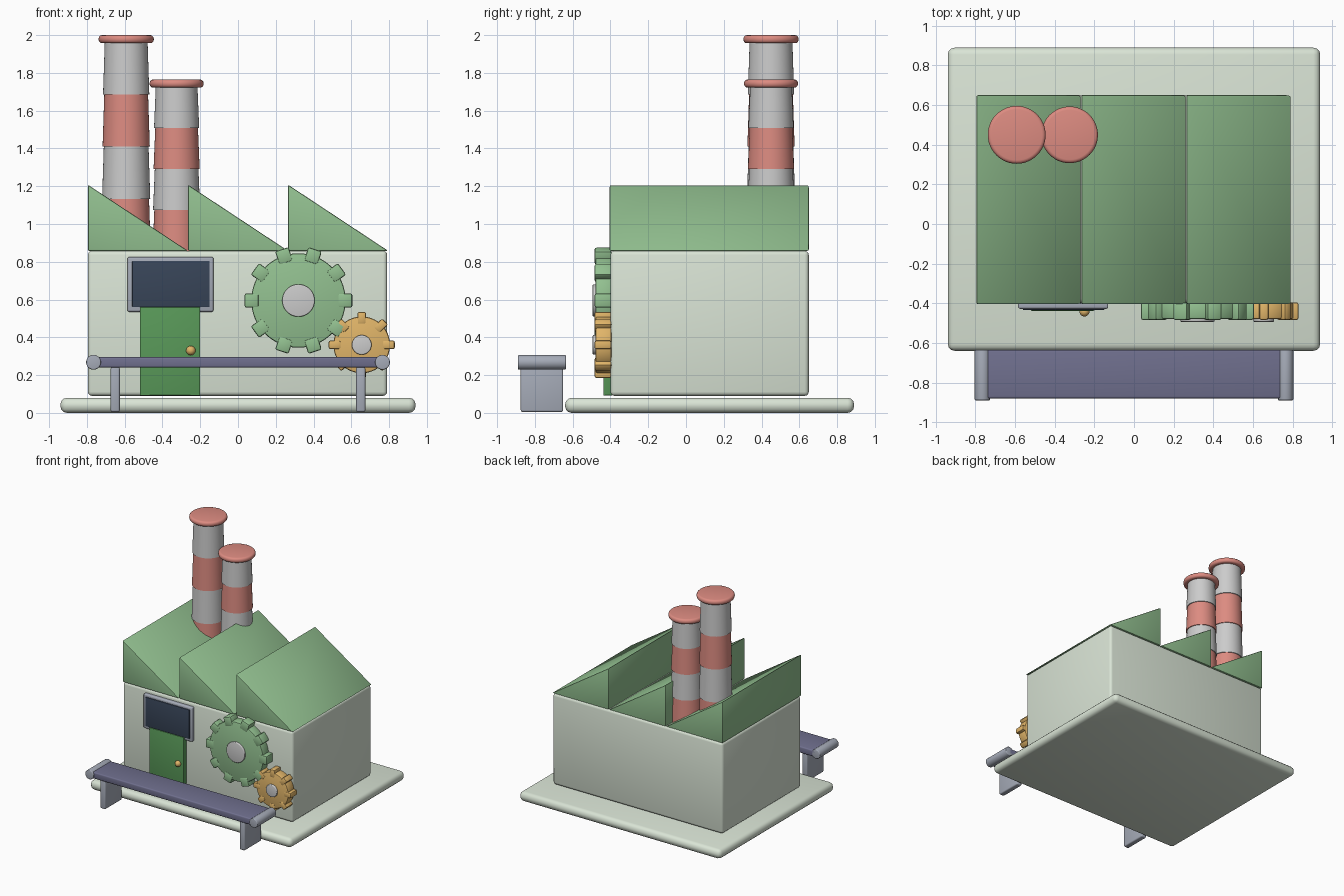
import bpy, bmesh, math
from mathutils import Matrix, Vector

if "Cube" in bpy.data.objects:
    bpy.data.objects.remove(bpy.data.objects["Cube"])


def material(name, rgb):
    m = bpy.data.materials.new(name)
    m.diffuse_color = (*rgb, 1)
    m.use_nodes = True
    m.node_tree.nodes["Principled BSDF"].inputs["Base Color"].default_value = m.diffuse_color
    return m


PALE = material("pale_green", (0.70, 0.78, 0.67))
ROOF = material("roof_green", (0.29, 0.53, 0.28))
DOOR = material("door_green", (0.10, 0.32, 0.10))
RED = material("brick_red", (0.72, 0.26, 0.22))
GOLD = material("gold", (0.75, 0.46, 0.14))
NAVY = material("screen_navy", (0.04, 0.06, 0.10))
BELT = material("belt_blue", (0.16, 0.16, 0.27))
STEEL = material("steel", (0.38, 0.41, 0.48))


def finish(name, bm, mat=None, bevel=0.0, seg=3):
    """Bevel the sharp edges, shade smooth by angle and link the object."""
    bmesh.ops.recalc_face_normals(bm, faces=bm.faces)
    if bevel:
        edges = [e for e in bm.edges if e.calc_face_angle(0) > math.radians(30)]
        bmesh.ops.bevel(bm, geom=edges, offset=bevel, segments=seg,
                        profile=0.5, affect='EDGES', clamp_overlap=True)
    for f in bm.faces:
        f.smooth = True
    me = bpy.data.meshes.new(name)
    bm.to_mesh(me)
    bm.free()
    me.set_sharp_from_angle(angle=math.radians(40))
    if mat:
        me.materials.append(mat)
    ob = bpy.data.objects.new(name, me)
    bpy.context.collection.objects.link(ob)
    return ob


def add_box(bm, lo, hi, xform=Matrix()):
    lo, hi = Vector(lo), Vector(hi)
    m = xform @ Matrix.Translation((lo + hi) / 2) @ Matrix.Diagonal((*(hi - lo), 1))
    bmesh.ops.create_cube(bm, size=1, matrix=m)


def box(name, lo, hi, mat=None, bevel=0.0):
    bm = bmesh.new()
    add_box(bm, lo, hi)
    return finish(name, bm, mat, bevel)


def add_cyl(bm, a, b, r1, r2, sides=48):
    a, b = Vector(a), Vector(b)
    rot = (b - a).to_track_quat('Z', 'Y').to_matrix().to_4x4()
    bmesh.ops.create_cone(bm, cap_ends=True, segments=sides, radius1=r1, radius2=r2,
                          depth=(b - a).length, matrix=Matrix.Translation((a + b) / 2) @ rot)


def cyl(name, a, b, r1, r2=None, mat=None, bevel=0.0):
    bm = bmesh.new()
    add_cyl(bm, a, b, r1, r1 if r2 is None else r2)
    return finish(name, bm, mat, bevel)


# Ground slab and main building
box("base_slab", (-0.94, -0.64, 0), (0.94, 0.89, 0.08), PALE, 0.035)
box("building", (-0.795, -0.40, 0.09), (0.79, 0.65, 0.858), PALE, 0.022)

# Saw-tooth roof
for i in range(3):
    x0 = -0.795 + 0.53 * i
    bm = bmesh.new()
    vs = [bm.verts.new((x, -0.405, z))
          for x, z in ((x0, 0.858), (x0 + 0.53, 0.858), (x0, 1.208))]
    face = bm.faces.new(vs)
    ext = bmesh.ops.extrude_face_region(bm, geom=[face])
    bmesh.ops.translate(bm, vec=(0, 1.055, 0),
                        verts=[v for v in ext["geom"] if isinstance(v, bmesh.types.BMVert)])
    finish(f"roof_tooth_{i + 1}", bm, ROOF, 0.008, 2)

# Banded chimneys, bands alternate red and grey from the roof up
for label, x, top, r in (("tall", -0.592, 1.96, 0.130), ("short", -0.325, 1.725, 0.127)):
    h = (top - 0.858) / 4
    for k in range(4):
        z, rb = 0.858 + h * k, r - 0.0025 * k
        cyl(f"{label}_chimney_band_{k + 1}", (x, 0.45, z), (x, 0.45, z + h),
            rb, rb - 0.009, RED if k % 2 == 0 else None)
    cyl(f"{label}_chimney_cap", (x, 0.45, top - 0.003), (x, 0.45, top + 0.04),
        r + 0.016, mat=RED, bevel=0.018)

# Door, knob and window
box("door", (-0.52, -0.438, 0.092), (-0.20, -0.39, 0.56), DOOR, 0.004)
bm = bmesh.new()
bmesh.ops.create_uvsphere(bm, u_segments=24, v_segments=16, radius=0.025,
                          matrix=Matrix.Translation((-0.25, -0.442, 0.33)))
finish("door_knob", bm, GOLD)
box("window_frame", (-0.585, -0.428, 0.535), (-0.13, -0.39, 0.825), STEEL, 0.01)
box("window_pane", (-0.56, -0.435, 0.56), (-0.15, -0.40, 0.805), NAVY, 0.003)


# Gears on the front wall
def gear(name, x, z, r, outer, teeth, width, hub, mat):
    bm = bmesh.new()
    add_cyl(bm, (x, -0.395, z), (x, -0.48, z), r, r, 64)
    for k in range(teeth):
        turn = Matrix.Translation((x, 0, z)) @ Matrix.Rotation(math.tau * k / teeth, 4, 'Y')
        add_box(bm, (r - 0.04, -0.484, -width / 2), (outer, -0.395, width / 2), turn)
    finish(name, bm, mat, 0.01, 2)
    cyl(name + "_hub", (x, -0.40, z), (x, -0.494, z), hub, bevel=0.006)


gear("large_gear", 0.32, 0.595, 0.25, 0.285, 10, 0.075, 0.086, ROOF)
gear("small_gear", 0.655, 0.36, 0.15, 0.175, 8, 0.046, 0.052, GOLD)

# Conveyor in front of the building
box("conveyor_belt", (-0.765, -0.88, 0.24), (0.765, -0.635, 0.295), BELT, 0.01)
for side, s in (("left", -1), ("right", 1)):
    cyl(f"{side}_roller", (s * 0.765, -0.89, 0.268), (s * 0.765, -0.635, 0.268),
        0.039, mat=STEEL, bevel=0.006)
    box(f"{side}_conveyor_leg", (s * 0.65 - 0.024, -0.875, 0.005),
        (s * 0.65 + 0.024, -0.65, 0.245), STEEL, 0.01)
